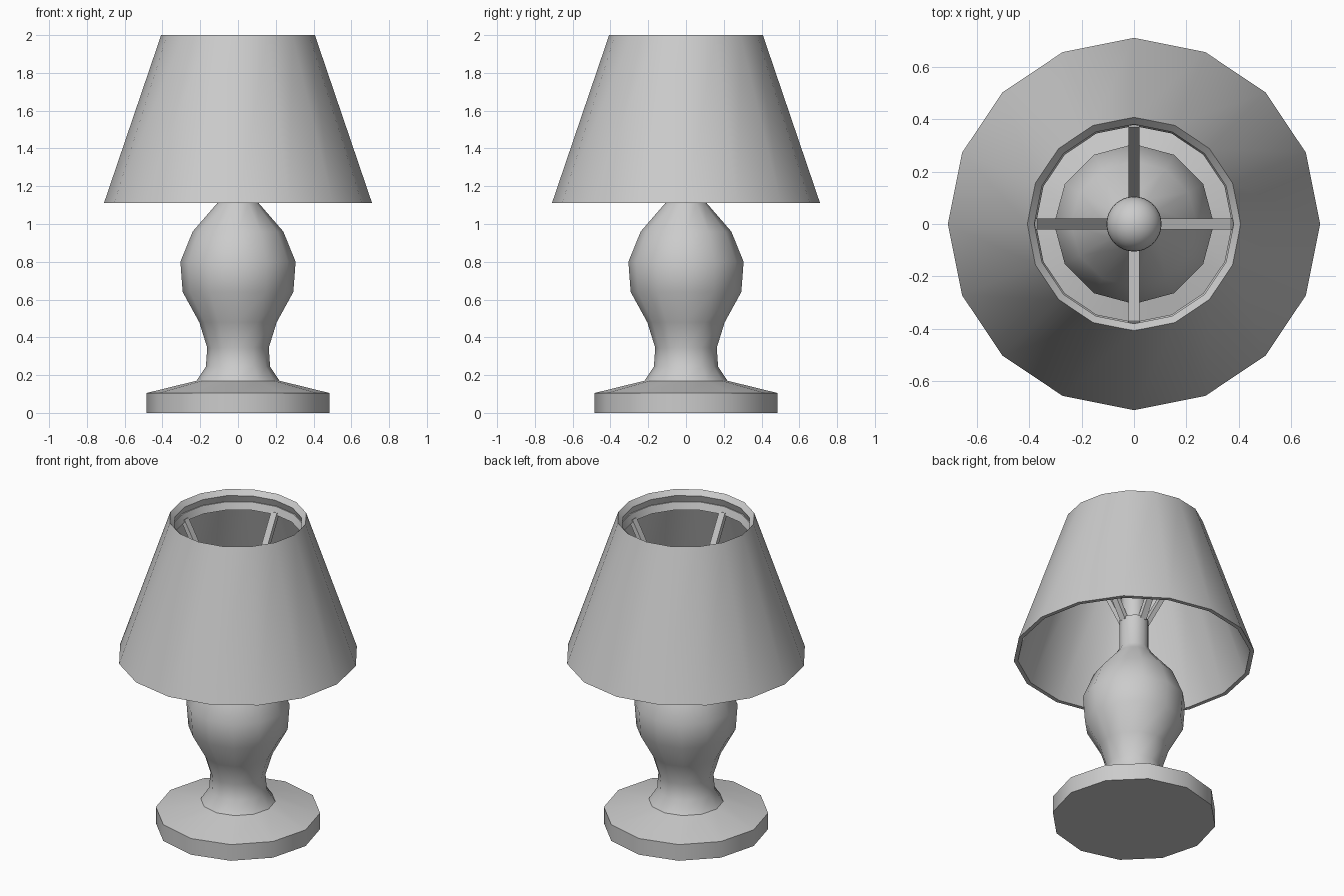
import bpy, math
from mathutils import Vector

if "Cube" in bpy.data.objects:
    bpy.data.objects.remove(bpy.data.objects["Cube"])


def finish(obj, angle=40):
    bpy.ops.object.select_all(action='DESELECT')
    obj.select_set(True)
    bpy.context.view_layer.objects.active = obj
    bpy.ops.object.shade_smooth_by_angle(angle=math.radians(angle))


def make(name, verts, faces, angle=40):
    mesh = bpy.data.meshes.new(name)
    mesh.from_pydata(verts, [], faces)
    obj = bpy.data.objects.new(name, mesh)
    bpy.context.collection.objects.link(obj)
    finish(obj, angle)
    return obj


def lathe(name, profile, sides, closed=False, angle=40):
    """Revolve an (r, z) profile, listed bottom to top on the outside."""
    verts = [(r * math.cos(2 * math.pi * i / sides), r * math.sin(2 * math.pi * i / sides), z)
             for r, z in profile for i in range(sides)]
    n = len(profile)
    faces = []
    for k in range(n if closed else n - 1):
        a, b = k * sides, ((k + 1) % n) * sides
        for i in range(sides):
            j = (i + 1) % sides
            faces.append((a + i, a + j, b + j, b + i))
    if not closed:
        faces.append(tuple(reversed(range(sides))))
        faces.append(tuple(range((n - 1) * sides, n * sides)))
    return make(name, verts, faces, angle)


# Turned base, vase body and neck
lathe("lamp_body", [(0.485, 0), (0.485, 0.105), (0.22, 0.17), (0.17, 0.245), (0.163, 0.345),
                    (0.205, 0.48), (0.293, 0.64), (0.305, 0.80), (0.24, 0.96),
                    (0.11, 1.11), (0.088, 1.15), (0.088, 1.34)], 12)

# Bulb socket
lathe("bulb_socket", [(0.074, 1.33), (0.074, 1.52)], 12)

# Tapered shade with an inward-sloping top lip
lathe("lamp_shade", [(0.71, 1.11), (0.407, 2.0), (0.38, 1.97), (0.685, 1.11)], 16, True)

# Hoop inside the top of the shade
lathe("shade_hoop", [(0.397, 1.87), (0.397, 1.925), (0.39, 1.925), (0.374, 1.88)], 16, True)

# Bulb
bpy.ops.mesh.primitive_uv_sphere_add(segments=32, ring_count=16, radius=0.105, location=(0, 0, 1.58))
bulb = bpy.context.object
bulb.name = "bulb"
finish(bulb)

# Four sloping arms from neck to hoop
start, end = Vector((0.075, 0, 1.33)), Vector((0.382, 0, 1.89))
d = (end - start).normalized()
normal = Vector((-d.z, 0, d.x)) * 0.014
for i in range(4):
    c, s = round(math.cos(i * math.pi / 2)), round(math.sin(i * math.pi / 2))
    verts = []
    for p in (start, end):
        for w, h in ((-1, -1), (1, -1), (1, 1), (-1, 1)):
            v = p + normal * h + Vector((0, 0.021 * w, 0))
            verts.append((v.x * c - v.y * s, v.x * s + v.y * c, v.z))
    make(f"shade_arm_{i + 1}", verts, [(0, 3, 2, 1), (4, 5, 6, 7), (0, 1, 5, 4),
                                      (1, 2, 6, 5), (2, 3, 7, 6), (3, 0, 4, 7)], 30)
